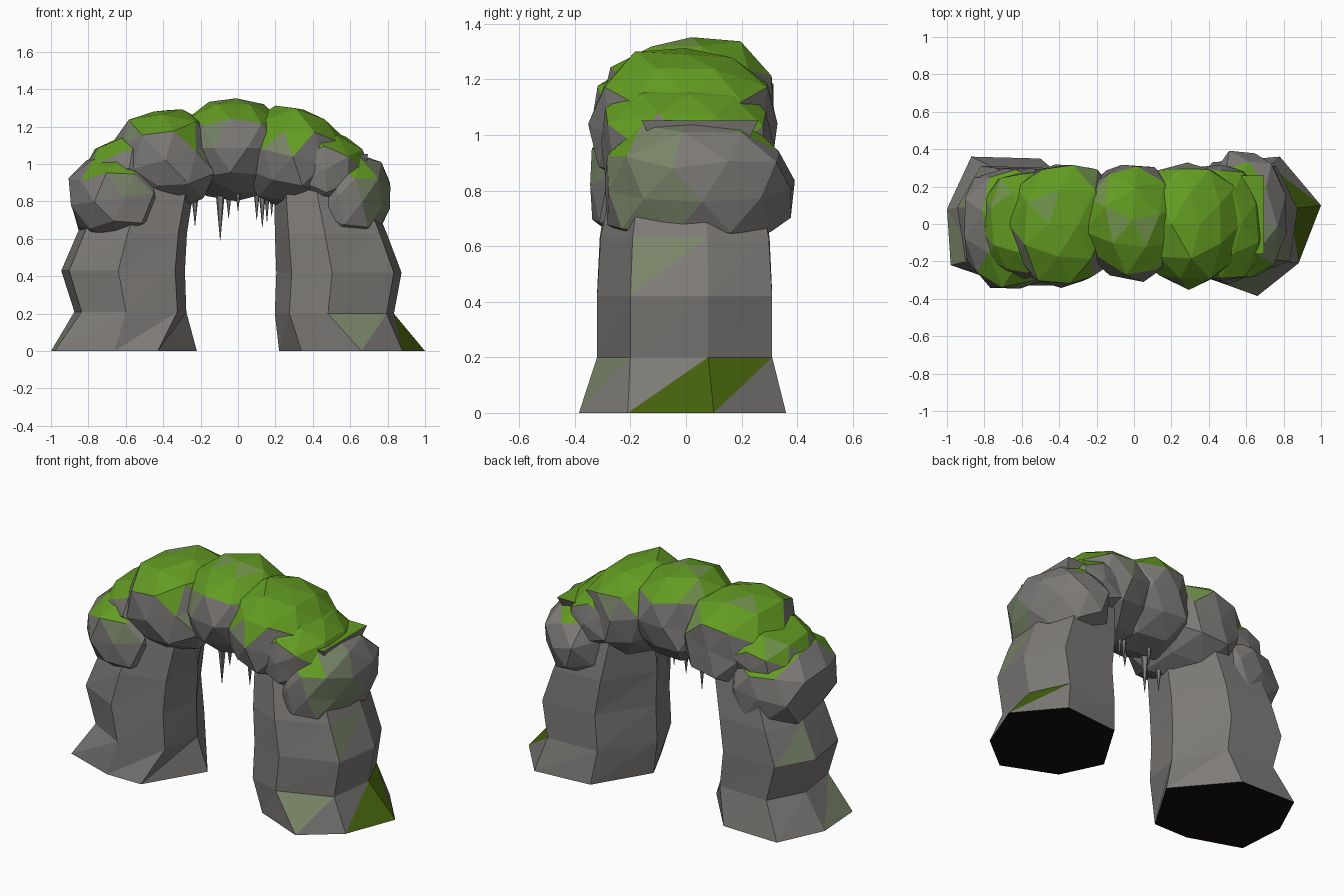
import bpy, bmesh, math, random
from mathutils import Vector, Matrix

if "Cube" in bpy.data.objects:
    bpy.data.objects.remove(bpy.data.objects["Cube"])


def material(name, rgb):
    m = bpy.data.materials.new(name)
    m.diffuse_color = (*rgb, 1)
    m.use_nodes = True
    m.node_tree.nodes["Principled BSDF"].inputs["Base Color"].default_value = m.diffuse_color
    return m


MATS = [material("grey_rock", (0.205, 0.195, 0.185)),
        material("moss_green", (0.125, 0.33, 0.016)),
        material("pale_moss", (0.19, 0.235, 0.14)),
        material("dark_moss", (0.06, 0.12, 0.004)),
        material("dark_base", (0.006, 0.004, 0.004)),
        material("light_moss", (0.17, 0.30, 0.075))]
GREY, MOSS, PALE, DARK, BASE, LIGHT = range(6)


def finish(name, bm):
    me = bpy.data.meshes.new(name)
    bmesh.ops.recalc_face_normals(bm, faces=bm.faces[:])
    bm.to_mesh(me)
    bm.free()
    for m in MATS:
        me.materials.append(m)
    ob = bpy.data.objects.new(name, me)
    bpy.context.collection.objects.link(ob)
    return ob


# Legs: seven-sided shafts with a flared foot, lofted through level rings
def leg(name, foot, shaft, levels, patches):
    bm = bmesh.new()
    cx = sum(p[0] for p in shaft) / len(shaft)
    rings = [[bm.verts.new((x, y, 0)) for x, y in foot]]
    for z, s, dx in levels:
        rings.append([bm.verts.new((cx + (x - cx) * s + dx, y * min(1, s + .04), z))
                      for x, y in shaft])
    n = len(foot)
    for lv in range(len(rings) - 1):
        lo, hi = rings[lv], rings[lv + 1]
        for i in range(n):
            j = (i + 1) % n
            for k, tri in enumerate(((lo[i], lo[j], hi[j]), (lo[i], hi[j], hi[i]))):
                bm.faces.new(tri).material_index = patches.get((lv, i, k), GREY)
    bm.faces.new(rings[0][::-1]).material_index = BASE
    bm.faces.new(rings[-1])
    finish(name, bm)


leg("right_leg",
    [(.22, 0), (.34, -.25), (.66, -.385), (.88, -.21), (1.0, .10), (.78, .36), (.42, .33)],
    [(.20, 0), (.28, -.25), (.49, -.32), (.81, -.20), (.85, .08), (.74, .31), (.40, .30)],
    [(.20, .98, -.01), (.42, 1.03, .015), (.63, .92, -.03), (.92, .74, -.095)],
    {(0, 2, 1): PALE, (0, 3, 0): DARK, (0, 4, 1): DARK, (2, 3, 1): PALE})
leg("left_leg",
    [(-.22, .02), (-.50, .35), (-.87, .36), (-1.0, .08), (-.98, -.22), (-.66, -.33), (-.43, -.33)],
    [(-.28, 0), (-.45, .30), (-.79, .31), (-.91, .09), (-.87, -.19), (-.62, -.32), (-.33, -.25)],
    [(.21, .95, .02), (.43, 1.05, -.02), (.63, .93, .03), (.90, .80, .115)],
    {(0, 3, 0): PALE, (2, 2, 0): PALE})


# Boulders: faceted lumps, mossy where they face up along the crown
def boulder(name, centre, radii, tilt, seed, power=2.6, level=.42, pale=None):
    rnd = random.Random(seed)
    bm = bmesh.new()
    bmesh.ops.create_icosphere(bm, subdivisions=2, radius=1)
    rot = Matrix.Rotation(math.radians(tilt), 3, 'Y')
    spin = Matrix.Rotation(rnd.uniform(0, 6), 3, 'Z')
    for v in bm.verts:
        d = spin @ v.co
        # slightly boxy profile, then random chips
        d *= sum(abs(c) ** power for c in d) ** (-1 / power) * rnd.uniform(.94, 1.07)
        v.co = rot @ Vector([a * r for a, r in zip(d, radii)]) + Vector(centre)
    bm.normal_update()
    for f in bm.faces:
        c, n = f.calc_center_median(), f.normal
        if n.z > level and c.z > .95 and -.78 < c.x < .68:
            f.material_index = MOSS if rnd.random() < .93 else LIGHT
        elif pale and pale(c, n):
            f.material_index = PALE
        elif n.z > .22 and c.z > 1.0 and rnd.random() < .2:
            f.material_index = PALE
    finish(name, bm)


boulder("left_shoulder_boulder", (-.65, -.02, .815), (.245, .325, .235), -8, 3, 2.9, .35,
        lambda c, n: n.z > .1 and c.y < 0 and -.72 < c.x < -.5)
boulder("left_upper_boulder", (-.60, 0, .97), (.20, .285, .175), -25, 8, 2.6, .35)
boulder("left_crown_boulder", (-.38, 0, 1.025), (.275, .325, .265), -16, 5)
boulder("middle_crown_boulder", (-.01, .02, 1.085), (.29, .32, .28), 0, 11, 2.05)
boulder("right_crown_boulder", (.29, 0, 1.04), (.275, .33, .27), 14, 14, 2.4, .38)
boulder("right_upper_boulder", (.47, .01, .97), (.225, .315, .205), 32, 17, 2.6, .28)
boulder("right_shoulder_boulder", (.59, .04, .815), (.215, .34, .24), 14, 21, 2.7, .4,
        lambda c, n: n.x > .25 and -.26 < c.y < .0)


# Small rock ledge jutting out of the right shoulder
bm = bmesh.new()
bmesh.ops.create_cube(bm, size=1)
for v in bm.verts:
    taper = .8 if v.co.z < 0 else 1
    v.co = Vector((.595 + v.co.x * .2 * taper, .05 + v.co.y * .42 * taper, 1.01 + v.co.z * .085))
bm.normal_update()
for f in bm.faces:
    f.material_index = MOSS if f.normal.z > .9 else GREY
finish("right_ledge", bm)

# Hanging rock spikes under the crown: x, y, tip height, radius
SPIKES = [(-.23, -.06, .67, .020), (-.095, -.02, .59, .022), (-.05, .07, .71, .017),
          (.0, -.08, .75, .016), (.10, .03, .70, .016), (.13, -.07, .66, .018),
          (.155, .06, .69, .015), (.18, -.02, .72, .014)]
for i, (x, y, tip, r) in enumerate(SPIKES):
    bm = bmesh.new()
    top = .90
    bmesh.ops.create_cone(bm, cap_ends=True, segments=5, radius1=.001, radius2=r * 1.4,
                          depth=top - tip,
                          matrix=Matrix.Translation((x, y, (top + tip) / 2)))
    finish(f"hanging_spike_{i + 1}", bm)
